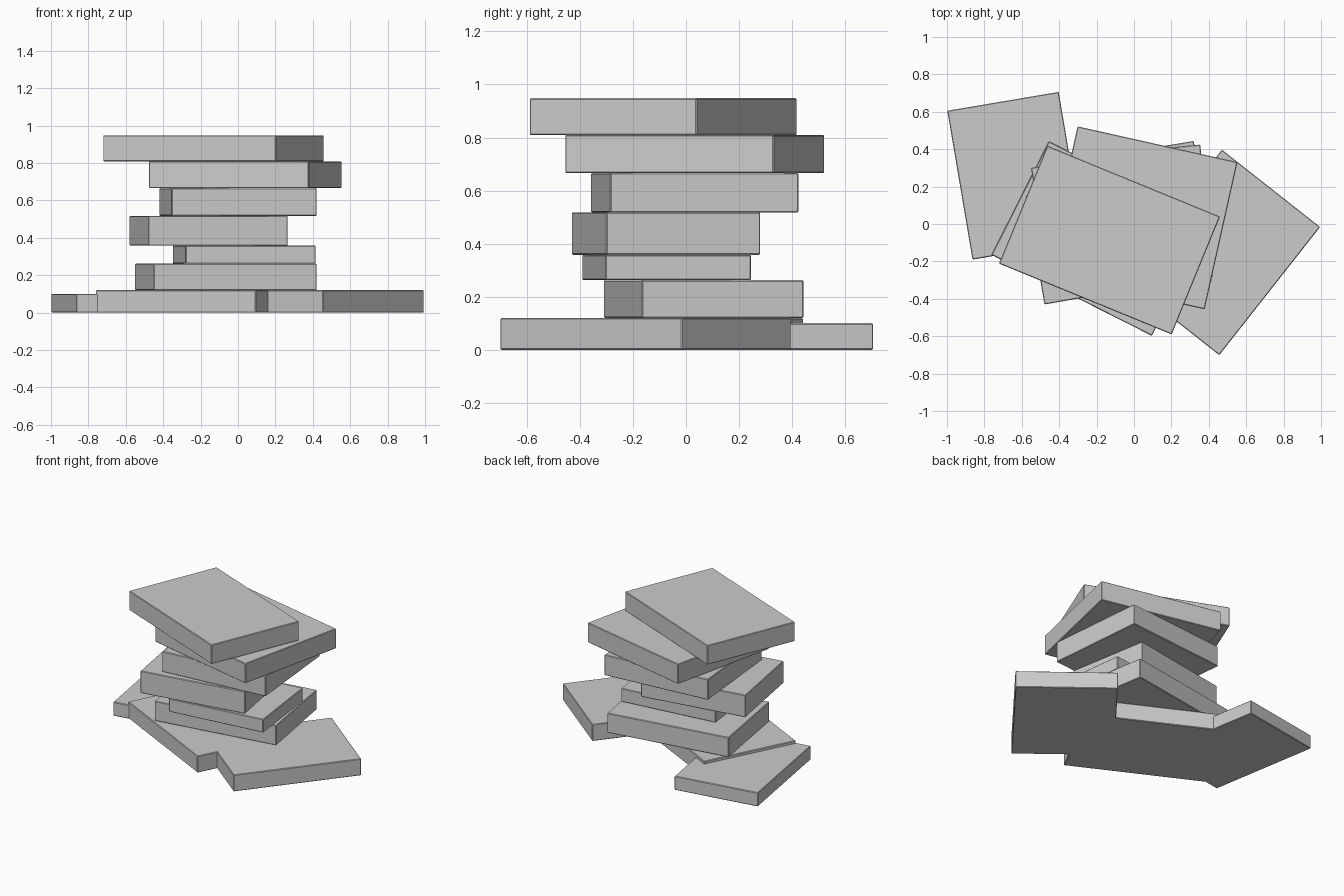
import bpy
from math import radians

if "Cube" in bpy.data.objects:
    bpy.data.objects.remove(bpy.data.objects["Cube"])


def slab(name, centre, length, width, z0, z1, angle):
    """Flat rectangular slab turned about the vertical axis."""
    bpy.ops.mesh.primitive_cube_add(size=1, location=(*centre, (z0 + z1) / 2),
                                    rotation=(0, 0, radians(angle)))
    ob = bpy.context.object
    ob.name = name
    ob.scale = (length, width, z1 - z0)
    bpy.ops.object.transform_apply(location=False, rotation=False, scale=True)
    # Barely softened edges
    bevel = ob.modifiers.new("edge_bevel", 'BEVEL')
    bevel.width = 0.004
    bevel.segments = 1


# Slabs lying on the ground
slab("ground_slab_right", (0.463, -0.152), 0.668, 0.872, 0.0, 0.12, -38.2)
slab("ground_slab_middle", (-0.18, -0.078), 0.96, 0.68, 0.0, 0.12, -26.8)
slab("ground_slab_left", (-0.633, 0.258), 0.604, 0.807, 0.0, 0.10, 9.6)

# Twisted stack: centre, length, width, thickness, turn (bottom to top)
stack = [
    ((-0.065, 0.067), 0.882, 0.618, 0.142, 9.4),
    ((0.033, -0.072), 0.700, 0.554, 0.096, 7.1),
    ((-0.157, -0.075), 0.756, 0.589, 0.160, 9.9),
    ((0.0, 0.033), 0.779, 0.713, 0.148, 5.4),
    ((0.038, 0.033), 0.876, 0.806, 0.143, -12.6),
    ((-0.131, -0.086), 0.998, 0.681, 0.139, -22.3),
]
z = 0.12
for i, (centre, length, width, thick, turn) in enumerate(stack, 1):
    slab(f"stacked_slab_{i}", centre, length, width, z, z + thick, turn)
    z += thick
